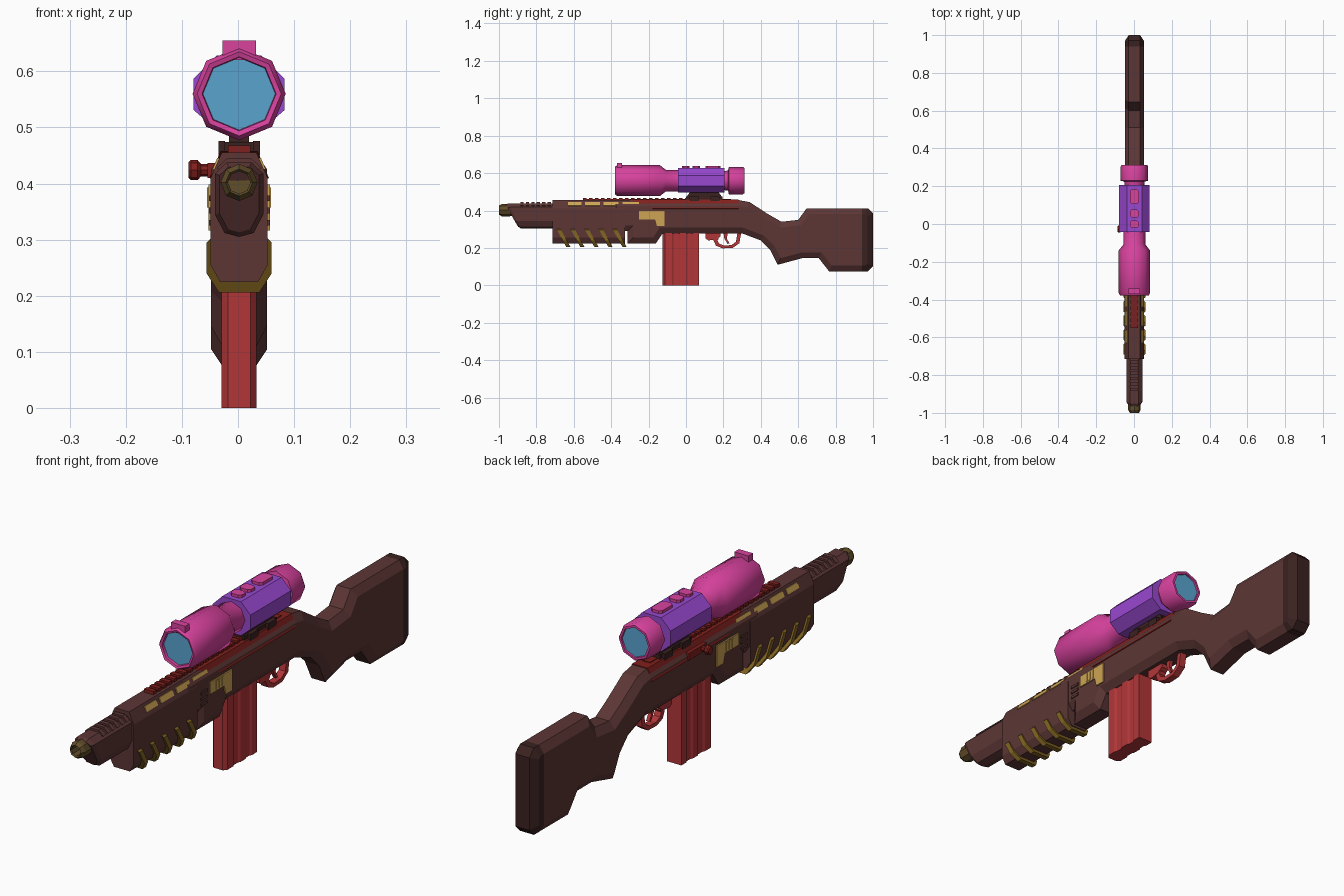
import bpy, bmesh, math
from mathutils import Vector

if "Cube" in bpy.data.objects:
    bpy.data.objects.remove(bpy.data.objects["Cube"])


def material(name, rgb):
    m = bpy.data.materials.new(name)
    lin = [(c / 255 / 12.92) if c < 11 else ((c / 255 + 0.055) / 1.055) ** 2.4 for c in rgb]
    m.diffuse_color = (*lin, 1)
    m.use_nodes = True
    m.node_tree.nodes["Principled BSDF"].inputs["Base Color"].default_value = m.diffuse_color
    return m


BROWN = material("walnut_brown", (92, 54, 53))
DARK = material("dark_brown", (58, 34, 32))
RED = material("red", (178, 54, 56))
DEEP = material("deep_red", (128, 32, 29))
PINK = material("magenta", (216, 66, 158))
PURPLE = material("purple", (152, 72, 208))
LENS = material("lens_blue", (88, 164, 206))
GOLD = material("pale_gold", (206, 164, 84))
BRASS = material("dark_gold", (132, 102, 34))
OLIVE = material("olive_bronze", (98, 78, 42))


def finish(name, bm, *mats):
    bmesh.ops.recalc_face_normals(bm, faces=bm.faces[:])
    me = bpy.data.meshes.new(name)
    bm.to_mesh(me)
    bm.free()
    for m in mats:
        me.materials.append(m)
    ob = bpy.data.objects.new(name, me)
    bpy.context.collection.objects.link(ob)
    return ob


def prism(pts, axis, a, b):
    """Extrude a 2D outline along an axis; returns the bmesh and its two caps."""
    bm = bmesh.new()

    def co(p, t):
        return {"x": (t, p[0], p[1]), "y": (p[0], t, p[1]), "z": (p[0], p[1], t)}[axis]
    A = [bm.verts.new(co(p, a)) for p in pts]
    B = [bm.verts.new(co(p, b)) for p in pts]
    caps = [bm.faces.new(A), bm.faces.new(B)]
    n = len(pts)
    for i in range(n):
        j = (i + 1) % n
        bm.faces.new((A[i], A[j], B[j], B[i]))
    bmesh.ops.recalc_face_normals(bm, faces=bm.faces[:])
    return bm, caps


def sym(half):
    return half + [(-x, v) for x, v in reversed(half) if abs(x) > 1e-6]


def solid(name, mat, pts, axis, a, b):
    return finish(name, prism(pts, axis, a, b)[0], mat)


def box(name, mat, x0, x1, y0, y1, z0, z1):
    return solid(name, mat, [(x0, y0), (x1, y0), (x1, y1), (x0, y1)], "z", z0, z1)


def lathe(name, mat, prof, center, along="y", sides=8, smooth=False):
    """Spin (radius, position) points about the y or -x axis."""
    bm = bmesh.new()
    rings = []
    for r, t in prof:
        ring = []
        for i in range(sides):
            a = math.tau * i / sides
            u, w = r * math.cos(a), r * math.sin(a)
            p = (u, t, w) if along == "y" else (-t, u, w)
            ring.append(bm.verts.new(Vector(p) + Vector(center)))
        rings.append(ring)
    for A, B in zip(rings, rings[1:]):
        for i in range(sides):
            j = (i + 1) % sides
            bm.faces.new((A[i], A[j], B[j], B[i]))
    bm.faces.new(rings[0])
    bm.faces.new(rings[-1])
    ob = finish(name, bm, mat)
    if smooth:
        bpy.ops.object.select_all(action="DESELECT")
        ob.select_set(True)
        bpy.context.view_layer.objects.active = ob
        bpy.ops.object.shade_smooth_by_angle(angle=math.radians(48))
    return ob


# Stock and receiver body: one side profile with chamfered rims, dark butt end
outline = [(-.4, .29), (-.312, .29), (-.312, .225), (-.16, .225), (-.125, .278), (.30, .278),
           (.40, .24), (.45, .19), (.49, .11), (.62, .145), (.71, .145), (.765, .075),
           (.972, .075), (1, .103), (1, .384), (.972, .412), (.645, .412), (.60, .35),
           (.51, .34), (.44, .38), (.34, .445), (.285, .455), (-.4, .455)]
bm, caps = prism(outline, "x", -.03, .03)
bmesh.ops.inset_region(bm, faces=caps, thickness=.03, use_even_offset=True)
for cap, s in zip(caps, (-1, 1)):
    for v in cap.verts:
        v.co.x = s * .05
bmesh.ops.bisect_plane(bm, geom=bm.verts[:] + bm.edges[:] + bm.faces[:],
                       plane_co=(0, .94, 0), plane_no=(0, 1, 0))
for f in bm.faces:
    f.material_index = int(f.calc_center_median().y > .94)
finish("stock_body", bm, BROWN, DARK)

# Handguard
solid("handguard", BROWN, sym([(.031, .455), (.051, .41), (.051, .255), (.034, .225)]),
      "y", -.715, -.325)

# Barrel shroud with raked nose
bm, caps = prism(sym([(.022, .438), (.043, .418), (.043, .345), (.026, .312), (0, .305)]),
                 "y", -.95, -.70)
for v in caps[0].verts:
    v.co.y += (.438 - v.co.z) * .5
bmesh.ops.inset_region(bm, faces=[caps[0]], thickness=.008, use_even_offset=True)
for v in caps[0].verts:
    v.co.y -= .014
finish("barrel_shroud", bm, BROWN)
for i in range(6):
    y = -.885 + i * .029
    solid(f"shroud_ridge_{i}", BROWN, sym([(.02, .446), (.04, .428), (.03, .42)]), "y", y, y + .017)

# Muzzle
lathe("muzzle", OLIVE, [(.02, -.95), (.02, -.995), (.024, -1), (.033, -.985), (.033, -.945),
                        (.028, -.9)], (0, 0, .402))

# Wrapped slanted grip ribs
u = sym([(.058, .295), (.058, .24), (.036, .206)])
u_in = sym([(.048, .305), (.048, .258), (.03, .23)])
for i in range(5):
    bm, _ = prism(u + u_in[::-1], "y", 0, .022)
    for v in bm.verts:
        v.co.y += -.692 + .075 * i + (.30 - v.co.z) * .55
    finish(f"grip_rib_{i}", bm, BRASS)

# Gold plates on both sides
for s, side in ((1, "right"), (-1, "left")):
    slope = [(.043, .424), (.0474, .426), (.0388, .446), (.034, .445)]
    for i, (a, b) in enumerate(((-.63, -.56), (-.54, -.46), (-.44, -.36), (-.34, -.25))):
        solid(f"{side}_top_panel_{i}", GOLD, [(s * x, z) for x, z in slope], "y", a, b)
    solid(f"{side}_side_plate", GOLD, [(-.25, .398), (-.115, .398), (-.115, .316), (-.155, .316),
                                       (-.165, .352), (-.25, .352)], "x", s * .049, s * .055)
    for i in range(3):
        y = -.215 + i * .018
        box(f"{side}_plate_bar_{i}", GOLD, s * .05, s * .057, y, y + .008, .357, .393)
        z = .325 + i * .022
        box(f"{side}_body_tick_{i}", BROWN, s * .05, s * .054, -.305, -.265, z, z + .01)

# Deep red receiver cover with raked front, and toothed rail
bm, caps = prism(sym([(.033, .458), (.053, .41), (.04, .404)]), "y", -.3, .28)
for v in caps[0].verts:
    if v.co.z < .44:
        v.co.y = -.18
finish("receiver_cover", bm, DEEP)
box("top_rail", DEEP, -.016, .016, -.55, .24, .45, .461)
for i in range(18):
    y = -.55 + i * .032
    box(f"rail_tooth_{i}", DEEP, -.02, .02, y, y + .018, .455, .468)

# Bolt handle on the left
lathe("bolt_handle", DEEP, [(.011, .04), (.011, .068), (.018, .074), (.018, .086), (.014, .09)],
      (0, -.026, .424), along="x")
box("bolt_base", DEEP, -.056, -.03, -.05, .06, .41, .437)

# Magazine with side grooves
solid("magazine", RED, sym([(.02, -.125), (.031, -.112), (.031, -.075), (.026, -.067),
                            (.026, -.04), (.031, -.032), (.031, .0), (.026, .008),
                            (.026, .03), (.031, .038), (.031, .07)]), "z", 0, .3)

# Trigger and guard
outer = [(.165, .262), (.147, .24), (.16, .212), (.195, .198), (.25, .2), (.285, .225), (.296, .285)]
inner = [(.175, .25), (.168, .24), (.176, .224), (.2, .213), (.243, .215), (.267, .233), (.276, .285)]
solid("trigger_guard", RED, outer + inner[::-1], "x", -.014, .014)
solid("guard_front", RED, [(.105, .285), (.105, .25), (.12, .24), (.16, .245), (.185, .262),
                           (.185, .285)], "x", -.016, .016)
solid("trigger", RED, [(.2, .285), (.225, .285), (.218, .25), (.232, .225), (.222, .222),
                       (.205, .25)], "x", -.007, .007)

# Scope mount
box("mount_base", DARK, -.026, .026, .0, .195, .455, .474)
solid("mount_neck", DARK, [(.0, .47), (.195, .47), (.165, .51), (.03, .51)], "x", -.018, .018)
for s in (-1, 1):
    for y in (.02, .13):
        box("mount_clamp", DARK, s * .025, s * .037, y, y + .05, .45, .476)

# Scope
C = (0, 0, .56)
lathe("scope_tube", PINK, [(.063, -.355), (.066, -.376), (.075, -.379), (.083, -.366), (.083, -.14),
                           (.058, -.108), (.058, -.03), (.05, .0), (.05, .2), (.054, .225),
                           (.073, .229), (.073, .304), (.068, .312), (.059, .312), (.057, .298)],
      C, smooth=True)
lathe("front_lens", LENS, [(.0645, -.366), (.0635, -.35)], C)
lathe("rear_lens", LENS, [(.058, .29), (.058, .305)], C)
solid("scope_housing", PURPLE, sym([(.04, .628), (.081, .587), (.081, .531), (.04, .496)]),
      "y", -.042, .207)
for i, (a, b) in enumerate(((-.022, .018), (.034, .076), (.105, .185))):
    c = .01
    solid(f"scope_knob_{i}", PINK, [(-.024, a + c), (-.024 + c, a), (.024 - c, a), (.024, a + c),
                                    (.024, b - c), (.024 - c, b), (-.024 + c, b), (-.024, b - c)],
          "z", .62, .639)
box("front_scope_tab", PINK, -.03, .03, -.37, -.342, .62, .655)

# Shift everything so the model is centred with its bolt handle
for ob in bpy.data.objects:
    ob.location.x = .002
